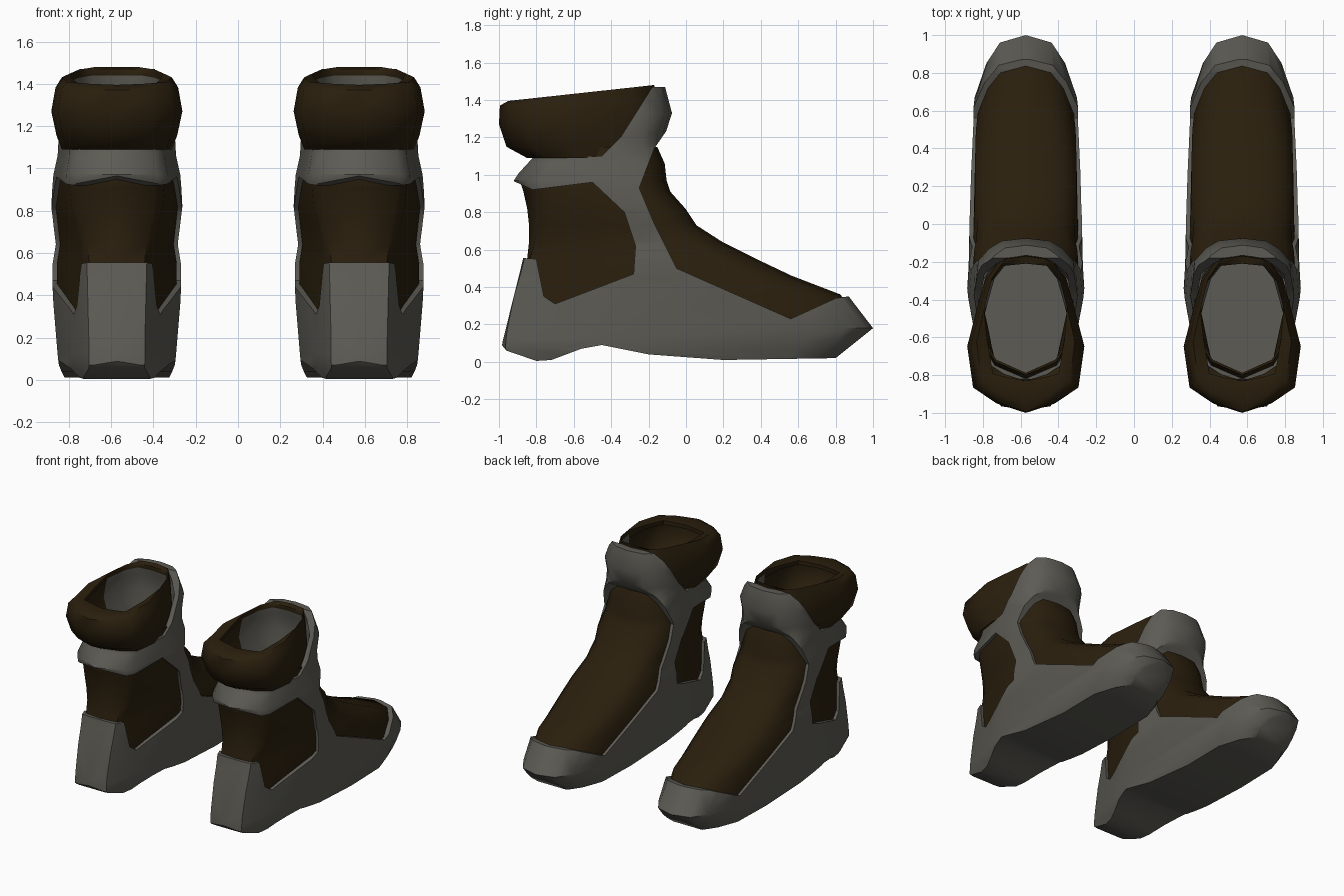
import bpy
import bmesh

if "Cube" in bpy.data.objects:
    bpy.data.objects.remove(bpy.data.objects["Cube"])


def material(name, rgb):
    m = bpy.data.materials.new(name)
    m.use_nodes = True
    m.diffuse_color = (*rgb, 1)
    m.node_tree.nodes["Principled BSDF"].inputs["Base Color"].default_value = (*rgb, 1)
    return m


GREY = material("warm_grey", (0.108, 0.105, 0.089))
BROWN = material("dark_brown", (0.023, 0.0135, 0.004))


def new_object(name, bm, mat):
    bmesh.ops.recalc_face_normals(bm, faces=bm.faces)
    if bm.calc_volume(signed=True) < 0:
        bmesh.ops.reverse_faces(bm, faces=bm.faces)
    mesh = bpy.data.meshes.new(name)
    bm.to_mesh(mesh)
    bm.free()
    mesh.materials.append(mat)
    obj = bpy.data.objects.new(name, mesh)
    bpy.context.collection.objects.link(obj)
    return obj


def loft(name, rings, mat, closed=False):
    """Skin a stack of point rings; closed joins the last ring to the first."""
    bm = bmesh.new()
    rows = [[bm.verts.new(p) for p in ring] for ring in rings]
    pairs = list(zip(rows, rows[1:]))
    if closed:
        pairs.append((rows[-1], rows[0]))
    else:
        bm.faces.new(rows[0][::-1])
        bm.faces.new(rows[-1])
    for a, b in pairs:
        for i in range(len(a)):
            j = (i + 1) % len(a)
            bm.faces.new((a[i], a[j], b[j], b[i]))
    return new_object(name, bm, mat)


def mirrored(half):
    """Complete a half outline whose ends lie on the centre line."""
    return half + [(-x, y, z) for x, y, z in half[-2:0:-1]]


def boot_ring(z, back, front, w, taper, heel, d):
    """Horizontal outline of the boot, inset by d; fuller heels are rounder."""
    back, front, w = back + 1.4 * d, front - 2 * d, w - d
    shoulder = front - taper
    side = back + min(0.3, 0.5 * (shoulder - back))
    middle = min(back + 0.55, (side + shoulder) / 2)
    bulge = 0.25 * (heel - 0.56)
    return mirrored([
        (0, back, z), (heel * 0.8 * w, back + 0.01 + bulge, z),
        (heel * w, back + 0.1 + 0.6 * bulge, z),
        ((heel + 0.4 * (1 - heel)) * w, side, z),
        (w, middle, z), (0.95 * w, shoulder, z),
        (0.73 * w, front - 0.45 * taper, z),
        (0.48 * w, front - 0.12 * taper, z), (0, front, z)])


# Boot levels: height, back, front, half width, toe taper, heel fullness
LEVELS = [
    (-0.02, -0.90, 0.78, 0.245, 0.28, 0.62),
    (0.07, -0.985, 0.90, 0.275, 0.30, 0.60),
    (0.12, -0.98, 0.95, 0.28, 0.31, 0.59),
    (0.18, -0.97, 1.0, 0.285, 0.33, 0.58),
    (0.36, -0.93, 0.87, 0.30, 0.33, 0.57),
    (0.46, -0.90, 0.61, 0.305, 0.24, 0.57),
    (0.55, -0.88, 0.42, 0.305, 0.20, 0.58),
    (0.64, -0.87, 0.24, 0.29, 0.17, 0.64),
    (0.73, -0.87, 0.10, 0.30, 0.15, 0.70),
    (0.82, -0.88, 0.04, 0.31, 0.14, 0.75),
    (0.91, -0.90, -0.04, 0.305, 0.14, 0.79),
    (0.97, -0.92, -0.06, 0.30, 0.14, 0.80),
    (1.06, -0.86, -0.07, 0.28, 0.13, 0.80),
    (1.15, -0.83, -0.11, 0.275, 0.12, 0.80),
    (1.22, -0.83, -0.11, 0.272, 0.12, 0.80),
    (1.33, -0.83, -0.075, 0.265, 0.12, 0.80),
    (1.50, -0.83, -0.12, 0.22, 0.12, 0.80),
]


def boot_volume(name, d, low, high, mat, lift=0):
    rings = [boot_ring(*lv, d) for lv in LEVELS if low <= lv[0] <= high]
    rings[-1] = [(x, y, z + lift) for x, y, z in rings[-1]]
    return loft(name, rings, mat)


def boolean(obj, steps):
    """Apply (cutter, operation) steps and discard the cutters."""
    for cutter, operation in steps:
        cutter.hide_render = True
        mod = obj.modifiers.new("cut", "BOOLEAN")
        mod.object, mod.operation, mod.solver = cutter, operation, "EXACT"
        mod.use_self = True
    bpy.context.view_layer.update()
    graph = bpy.context.evaluated_depsgraph_get()
    mesh = bpy.data.meshes.new_from_object(obj.evaluated_get(graph))
    obj.modifiers.clear()
    obj.data = mesh
    for cutter, operation in steps:
        bpy.data.objects.remove(cutter)


# Side outline of the grey frame: sole, toe, instep strap, ankle band, heel
FRAME = [
    (-0.985, 0.09), (-0.96, 0.06), (-0.80, 0.005), (-0.72, 0.01),
    (-0.56, 0.07), (-0.45, 0.09), (-0.20, 0.04), (0.2, 0.01),
    (0.8, 0.02), (1.0, 0.18), (0.87, 0.35), (0.8, 0.34), (0.56, 0.23),
    (-0.05, 0.50), (-0.17, 0.74), (-0.25, 0.93), (-0.17, 1.14),
    (-0.06, 1.30), (-0.06, 1.47), (-0.18, 1.47), (-0.35, 1.20),
    (-0.45, 1.10), (-0.82, 1.09), (-0.93, 0.97), (-0.82, 0.92),
    (-0.50, 0.96), (-0.33, 0.80), (-0.27, 0.62), (-0.28, 0.47),
    (-0.70, 0.31), (-0.76, 0.35), (-0.80, 0.55), (-0.87, 0.555),
]

# Outer frame: boot volume trimmed to the side outline, then hollowed
frame = boot_volume("frame", 0, -1, 2, GREY)
outline = loft("frame_outline", [[(x, y, z) for y, z in FRAME] for x in (-0.5, 0.5)], GREY)
hollow = boot_volume("frame_cavity", 0.034, 0.12, 2, GREY, 0.1)
boolean(frame, [(outline, "INTERSECT"), (hollow, "DIFFERENCE")])

# Leather upper sits just inside the frame
upper = boot_volume("upper", 0.022, 0.18, 1.2, BROWN)
hollow = boot_volume("upper_cavity", 0.03, 0.07, 2, BROWN, 0.1)
boolean(upper, [(hollow, "DIFFERENCE")])

# Collar plan as (fraction of length, fraction of half width)
OUTER = [(0, 0), (0.06, 0.5), (0.16, 0.9), (0.42, 1), (0.65, 0.84),
         (0.85, 0.69), (0.98, 0.42), (1, 0)]
INNER = [(0, 0), (0.03, 0.45), (0.06, 0.78), (0.35, 0.92), (0.62, 1),
         (0.85, 0.82), (0.98, 0.55), (1, 0)]


def collar_ring(plan, back, front, w, z_back, z_front):
    return mirrored([(s * w, back + t * (front - back),
                      z_back + t * (z_front - z_back)) for t, s in plan])


# Padded collar: closed loop of rings, outside up, over the lip, inside down
collar = loft("collar", [
    collar_ring(OUTER, -0.85, -0.17, 0.26, 1.09, 1.09),
    collar_ring(OUTER, -0.96, -0.17, 0.285, 1.15, 1.16),
    collar_ring(OUTER, -1.0, -0.16, 0.31, 1.27, 1.27),
    collar_ring(OUTER, -0.995, -0.16, 0.29, 1.37, 1.40),
    collar_ring(OUTER, -0.95, -0.17, 0.26, 1.395, 1.48),
    collar_ring(INNER, -0.83, -0.21, 0.222, 1.39, 1.47),
    collar_ring(INNER, -0.83, -0.21, 0.222, 1.36, 1.44),
    collar_ring(OUTER, -0.96, -0.185, 0.27, 1.35, 1.385),
    collar_ring(OUTER, -0.975, -0.185, 0.288, 1.27, 1.27),
    collar_ring(OUTER, -0.935, -0.195, 0.262, 1.165, 1.175),
    collar_ring(OUTER, -0.83, -0.195, 0.24, 1.105, 1.105),
], BROWN, closed=True)

# Grey lining on the inner front wall of the collar
collar.data.materials.append(GREY)
for face in collar.data.polygons:
    inward = face.normal.x * face.center.x + face.normal.y * (face.center.y + 0.5) < 0
    if inward and face.center.y > -0.5 and 1.12 < face.center.z < 1.42:
        face.material_index = 1

# Shade each part, then copy it for the other foot
for part, angle in ((frame, 0.7), (upper, 0.95), (collar, 0.95)):
    bpy.ops.object.select_all(action="DESELECT")
    part.select_set(True)
    bpy.context.view_layer.objects.active = part
    bpy.ops.object.shade_smooth_by_angle(angle=angle)
    base = part.name
    twin = part.copy()
    bpy.context.collection.objects.link(twin)
    part.name, twin.name = "left_" + base, "right_" + base
    part.location.x, twin.location.x = 0.573, -0.573
